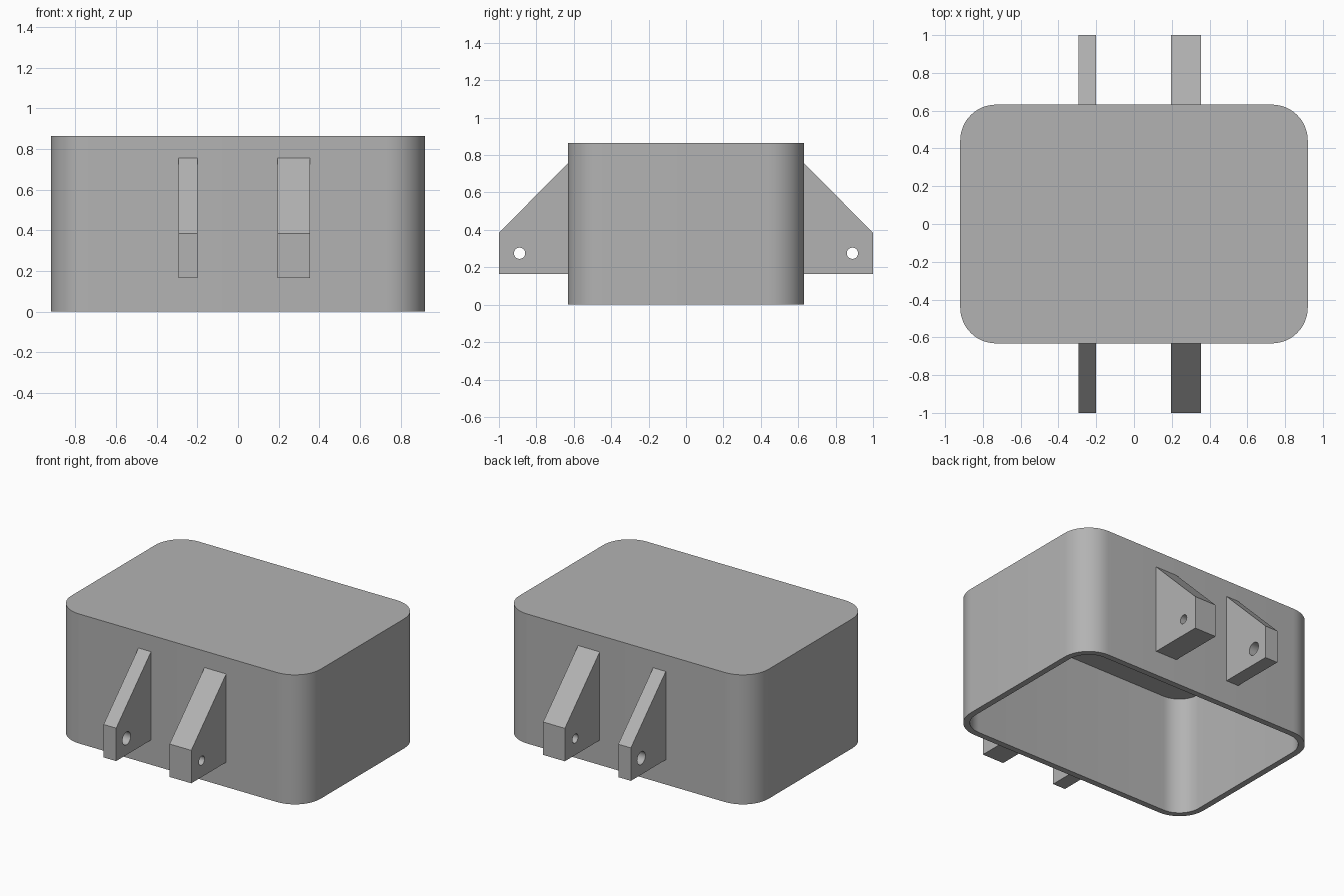
import bpy
import bmesh
from math import cos, sin, pi, radians

cube = bpy.data.objects.get("Cube")
if cube:
    bpy.data.objects.remove(cube, do_unlink=True)

grey = bpy.data.materials.new("plain grey")
grey.use_nodes = True
GREY = (0.45, 0.45, 0.45, 1)
grey.diffuse_color = GREY
grey.node_tree.nodes["Principled BSDF"].inputs["Base Color"].default_value = GREY

HALF_X, HALF_Y, HEIGHT = 0.92, 0.632, 0.865
RADIUS, WALL, ROOF = 0.19, 0.04, 0.07


def finish(name, bm):
    """Turn a bmesh into a shaded, coloured object."""
    bmesh.ops.recalc_face_normals(bm, faces=bm.faces)
    mesh = bpy.data.meshes.new(name)
    bm.to_mesh(mesh)
    bm.free()
    mesh.materials.append(grey)
    obj = bpy.data.objects.new(name, mesh)
    bpy.context.collection.objects.link(obj)
    bpy.ops.object.select_all(action='DESELECT')
    obj.select_set(True)
    bpy.context.view_layer.objects.active = obj
    bpy.ops.object.shade_smooth_by_angle(angle=radians(30))
    return obj


def rounded_loop(bm, inset, z, steps=12):
    """Ring of vertices around a rounded rectangle."""
    r = RADIUS - inset
    ring = []
    for quarter, (sx, sy) in enumerate([(1, 1), (-1, 1), (-1, -1), (1, -1)]):
        for i in range(steps + 1):
            a = (quarter + i / steps) * pi / 2
            ring.append(bm.verts.new((sx * (HALF_X - RADIUS) + r * cos(a),
                                      sy * (HALF_Y - RADIUS) + r * sin(a), z)))
    return ring


def make_housing():
    """Hollow rounded box, open underneath."""
    bm = bmesh.new()
    rings = [rounded_loop(bm, 0, HEIGHT), rounded_loop(bm, 0, 0),
             rounded_loop(bm, WALL, 0), rounded_loop(bm, WALL, HEIGHT - ROOF)]
    for a, b in zip(rings, rings[1:]):
        for i in range(len(a)):
            j = (i + 1) % len(a)
            bm.faces.new((a[i], a[j], b[j], b[i]))
    bm.faces.new(rings[0])
    bm.faces.new(rings[-1])
    finish("housing", bm)


def make_bracket(name, x0, x1, side, hole):
    """Sloped mounting lug with a round pin hole through it."""
    bm = bmesh.new()
    outline = [(HALF_Y, 0.165), (1, 0.165), (1, 0.385), (HALF_Y, 0.755)]
    circle = [(0.89 + hole * cos(k * pi / 16), 0.275 + hole * sin(k * pi / 16))
              for k in range(32)]
    edges = []
    for loop in (outline, circle):
        verts = [bm.verts.new((x0, side * y, z)) for y, z in loop]
        edges += [bm.edges.new((v, verts[i - 1])) for i, v in enumerate(verts)]
    bmesh.ops.triangle_fill(bm, edges=edges, use_beauty=True, normal=(1, 0, 0))
    out = bmesh.ops.extrude_face_region(bm, geom=bm.faces[:], use_keep_orig=True)
    moved = [g for g in out["geom"] if isinstance(g, bmesh.types.BMVert)]
    bmesh.ops.translate(bm, verts=moved, vec=(x1 - x0, 0, 0))
    finish(name, bm)


make_housing()
for label, side in (("front", -1), ("back", 1)):
    make_bracket(label + "_narrow_bracket", -0.293, -0.2, side, 0.043)
    make_bracket(label + "_wide_bracket", 0.195, 0.355, side, 0.03)
